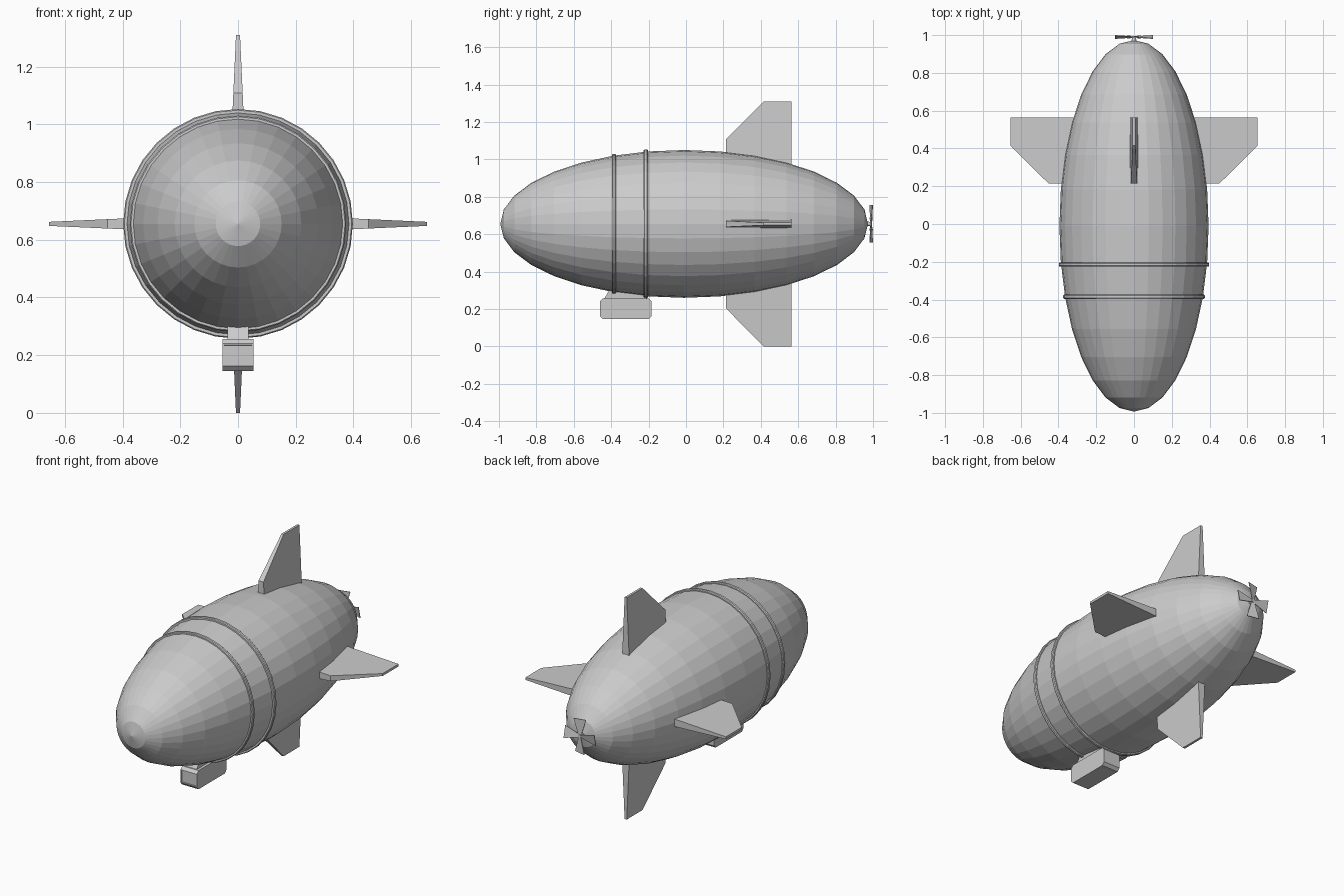
import bpy, bmesh, math
from mathutils import Matrix, Vector

cube = bpy.data.objects.get("Cube")
if cube:
    bpy.data.objects.remove(cube, do_unlink=True)

AXIS_Z = 0.655          # height of the hull's long axis
HULL_Y, HULL_R, HULL_LEN = -0.01, 0.395, 0.983

grey = bpy.data.materials.new("light grey")
grey.use_nodes = True
grey.diffuse_color = (0.6, 0.6, 0.6, 1)
grey.node_tree.nodes["Principled BSDF"].inputs["Base Color"].default_value = (0.6, 0.6, 0.6, 1)


def finish(name, bm):
    bmesh.ops.recalc_face_normals(bm, faces=bm.faces)
    mesh = bpy.data.meshes.new(name)
    bm.to_mesh(mesh)
    bm.free()
    mesh.materials.append(grey)
    obj = bpy.data.objects.new(name, mesh)
    bpy.context.collection.objects.link(obj)
    return obj


def loft(bm, sections):
    """Skin a list of equal-length closed sections and cap both ends."""
    rows = [[bm.verts.new(p) for p in s] for s in sections]
    n = len(rows[0])
    for a, b in zip(rows, rows[1:]):
        for i in range(n):
            bm.faces.new((a[i], a[(i + 1) % n], b[(i + 1) % n], b[i]))
    bm.faces.new(rows[0])
    bm.faces.new(rows[-1])


# Hull: faceted ellipsoid along y
bm = bmesh.new()
bmesh.ops.create_uvsphere(bm, u_segments=32, v_segments=16, radius=1)
bm.transform(Matrix.Translation((0, HULL_Y, AXIS_Z))
             @ Matrix.Diagonal((HULL_R, HULL_LEN, HULL_R, 1))
             @ Matrix.Rotation(math.pi / 2, 4, 'X'))
finish("hull", bm)

# Raised bands around the hull
for name, y, outer in (("front_band", -0.385, 0.375), ("rear_band", -0.215, 0.398)):
    bm = bmesh.new()
    profile = [(-0.011, -0.03), (-0.011, -0.004), (-0.006, 0),
               (0.006, 0), (0.011, -0.004), (0.011, -0.03)]
    rows = []
    for i in range(32):
        a = math.tau * i / 32
        rows.append([bm.verts.new(((outer + r) * math.cos(a), y + dy,
                                   AXIS_Z + (outer + r) * math.sin(a))) for dy, r in profile])
    for i in range(32):
        a, b = rows[i], rows[(i + 1) % 32]
        for j in range(len(profile)):
            k = (j + 1) % len(profile)
            bm.faces.new((a[j], a[k], b[k], b[j]))
    finish(name, bm)

# Tail fins: one tapering outline turned around the axis
outline = [(0.215, 0.28), (0.215, 0.453), (0.415, 0.655), (0.563, 0.655), (0.563, 0.28)]


def half_thickness(r):
    return 0.024 - 0.017 * (r - 0.28) / 0.375


for i, name in enumerate(("top_fin", "left_fin", "bottom_fin", "right_fin")):
    bm = bmesh.new()
    loft(bm, [[(s * half_thickness(r), y, r) for y, r in outline] for s in (-1, 1)])
    bm.transform(Matrix.Translation((0, 0, AXIS_Z)) @ Matrix.Rotation(i * math.pi / 2, 4, 'Y'))
    finish(name, bm)

# Gondola: bevelled box with a recessed front window
bm = bmesh.new()
bmesh.ops.create_cube(bm, size=1)
bm.transform(Matrix.Translation((0, -0.322, 0.201)) @ Matrix.Diagonal((0.107, 0.276, 0.11, 1)))
ends = [e for e in bm.edges if abs(e.verts[0].co.x - e.verts[1].co.x) > 0.05]
bmesh.ops.bevel(bm, geom=ends, offset=0.016, segments=1, affect='EDGES')
bm.normal_update()
front = [f for f in bm.faces if f.normal.y < -0.95]
bmesh.ops.inset_region(bm, faces=front, thickness=0.007, depth=0)
bmesh.ops.inset_region(bm, faces=front, thickness=0.001, depth=-0.005)
finish("gondola", bm)

# Neck joining the gondola to the hull
bm = bmesh.new()
loft(bm, [[(-0.037, y0, z), (0.037, y0, z), (0.037, y1, z), (-0.037, y1, z)]
          for y0, y1, z in ((-0.44, -0.21, 0.25), (-0.405, -0.23, 0.31))])
finish("gondola_neck", bm)

# Propeller hub
bm = bmesh.new()
bmesh.ops.create_cone(bm, cap_ends=True, segments=12, radius1=0.014, radius2=0.01, depth=0.04)
bm.transform(Matrix.Translation((0, 0.975, AXIS_Z)) @ Matrix.Rotation(-math.pi / 2, 4, 'X'))
finish("propeller_hub", bm)

# Propeller: four flaring, pitched blades
bm = bmesh.new()
for i in range(4):
    part = bmesh.new()
    loft(part, [[(-0.007, d, 0), (0.007, d, 0), (0.036, d, 0.1), (-0.036, d, 0.1)]
                for d in (-0.002, 0.002)])
    part.transform(Matrix.Translation((0, 0.99, AXIS_Z))
                   @ Matrix.Rotation(i * math.pi / 2, 4, 'Y')
                   @ Matrix.Rotation(math.radians(13), 4, 'Z'))
    temp = bpy.data.meshes.new("blade")
    part.to_mesh(temp)
    part.free()
    bm.from_mesh(temp)
    bpy.data.meshes.remove(temp)
finish("propeller", bm)
